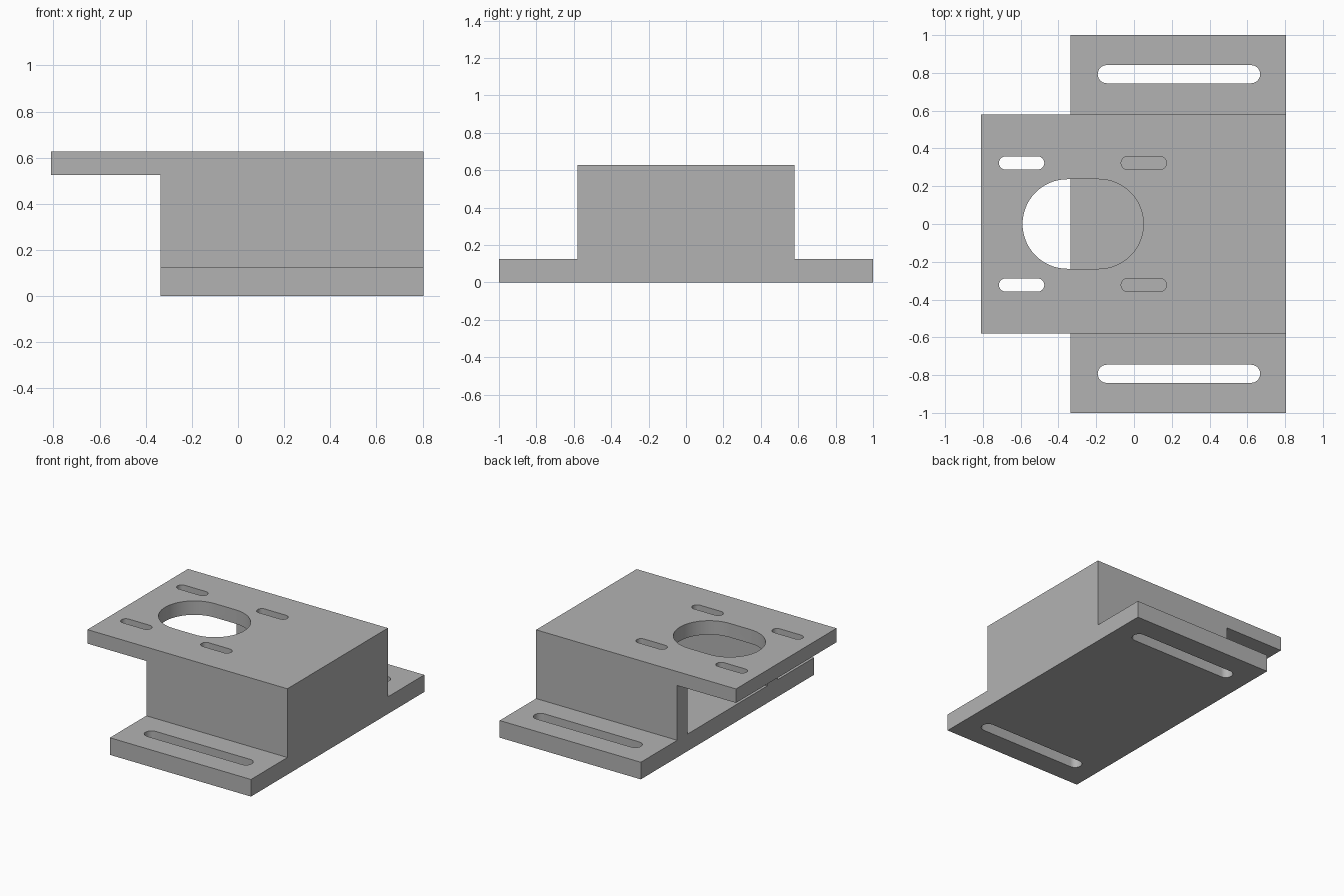
import bpy
import bmesh
import math
from mathutils import Vector

cube = bpy.data.objects.get("Cube")
if cube:
    bpy.data.objects.remove(cube, do_unlink=True)

# Main dimensions
BACK, FRONT, OVERHANG = 0.805, -0.335, -0.81
HALF_LENGTH, HALF_WIDTH, WALL = 1.0, 0.58, 0.12
BASE_TOP, PLATE_BOTTOM, TOP = 0.125, 0.525, 0.627


def extrude(name, outline, direction):
    """Solid made by sweeping a closed outline along a vector."""
    bm = bmesh.new()
    face = bm.faces.new([bm.verts.new(p) for p in outline])
    swept = bmesh.ops.extrude_face_region(bm, geom=[face])["geom"]
    verts = [g for g in swept if isinstance(g, bmesh.types.BMVert)]
    bmesh.ops.translate(bm, verts=verts, vec=Vector(direction))
    bmesh.ops.recalc_face_normals(bm, faces=bm.faces)
    mesh = bpy.data.meshes.new(name)
    bm.to_mesh(mesh)
    bm.free()
    obj = bpy.data.objects.new(name, mesh)
    bpy.context.collection.objects.link(obj)
    return obj


def box(name, low, high):
    (x0, y0, z0), (x1, y1, z1) = low, high
    outline = [(x0, y0, z0), (x1, y0, z0), (x1, y1, z0), (x0, y1, z0)]
    return extrude(name, outline, (0, 0, z1 - z0))


def slot(name, x, y, length, radius, z0, z1, steps=16):
    """Upright slot with rounded ends, running along x."""
    reach = length / 2 - radius
    outline = []
    for side, start in ((1, -math.pi / 2), (-1, math.pi / 2)):
        for i in range(steps + 1):
            a = start + math.pi * i / steps
            outline.append((x + side * reach + radius * math.cos(a),
                            y + radius * math.sin(a), z0))
    return extrude(name, outline, (0, 0, z1 - z0))


def cut(target, cutter):
    """Subtract the cutter, then discard it."""
    cutter.hide_render = True
    mod = target.modifiers.new("cut", 'BOOLEAN')
    mod.operation = 'DIFFERENCE'
    mod.solver = 'EXACT'
    mod.object = cutter
    graph = bpy.context.evaluated_depsgraph_get()
    mesh = bpy.data.meshes.new_from_object(target.evaluated_get(graph))
    target.modifiers.clear()
    target.data = mesh
    bpy.data.objects.remove(cutter, do_unlink=True)


# Bracket body: hat-shaped section swept along x
half = [(HALF_LENGTH, 0), (HALF_LENGTH, BASE_TOP), (HALF_WIDTH, BASE_TOP), (HALF_WIDTH, TOP)]
section = half + [(-y, z) for y, z in reversed(half)]
bracket = extrude("motor_bracket", [(OVERHANG, y, z) for y, z in section],
                  (BACK - OVERHANG, 0, 0))

# Clear the space under the overhanging plate, then hollow the housing
cut(bracket, box("overhang_cutter", (-1.2, -1.2, -0.2), (FRONT, 1.2, PLATE_BOTTOM)))
cut(bracket, box("cavity_cutter", (-1, WALL - HALF_WIDTH, BASE_TOP),
                 (BACK - WALL, HALF_WIDTH - WALL, PLATE_BOTTOM)))

# Large opening in the top plate
cut(bracket, slot("opening_cutter", -0.27, 0, 0.64, 0.237, 0.4, 0.8, 32))

# Adjustment slots in the flanges and bolt slots in the top plate
for side in (-1, 1):
    cut(bracket, slot("flange_slot_cutter", 0.238, side * 0.793, 0.86, 0.048, -0.1, 0.3))
    for x in (-0.595, 0.052):
        cut(bracket, slot("bolt_slot_cutter", x, side * 0.323, 0.24, 0.035, 0.4, 0.8))

# Plain grey metal
grey = bpy.data.materials.new("grey_metal")
grey.use_nodes = True
colour = (0.45, 0.45, 0.45, 1)
grey.diffuse_color = colour
grey.node_tree.nodes["Principled BSDF"].inputs["Base Color"].default_value = colour
bracket.data.materials.clear()
bracket.data.materials.append(grey)

# Smooth the rounded slot walls while keeping the edges sharp
for obj in bpy.context.selected_objects:
    obj.select_set(False)
bracket.select_set(True)
bpy.context.view_layer.objects.active = bracket
bpy.ops.object.shade_smooth_by_angle(angle=math.radians(30))
